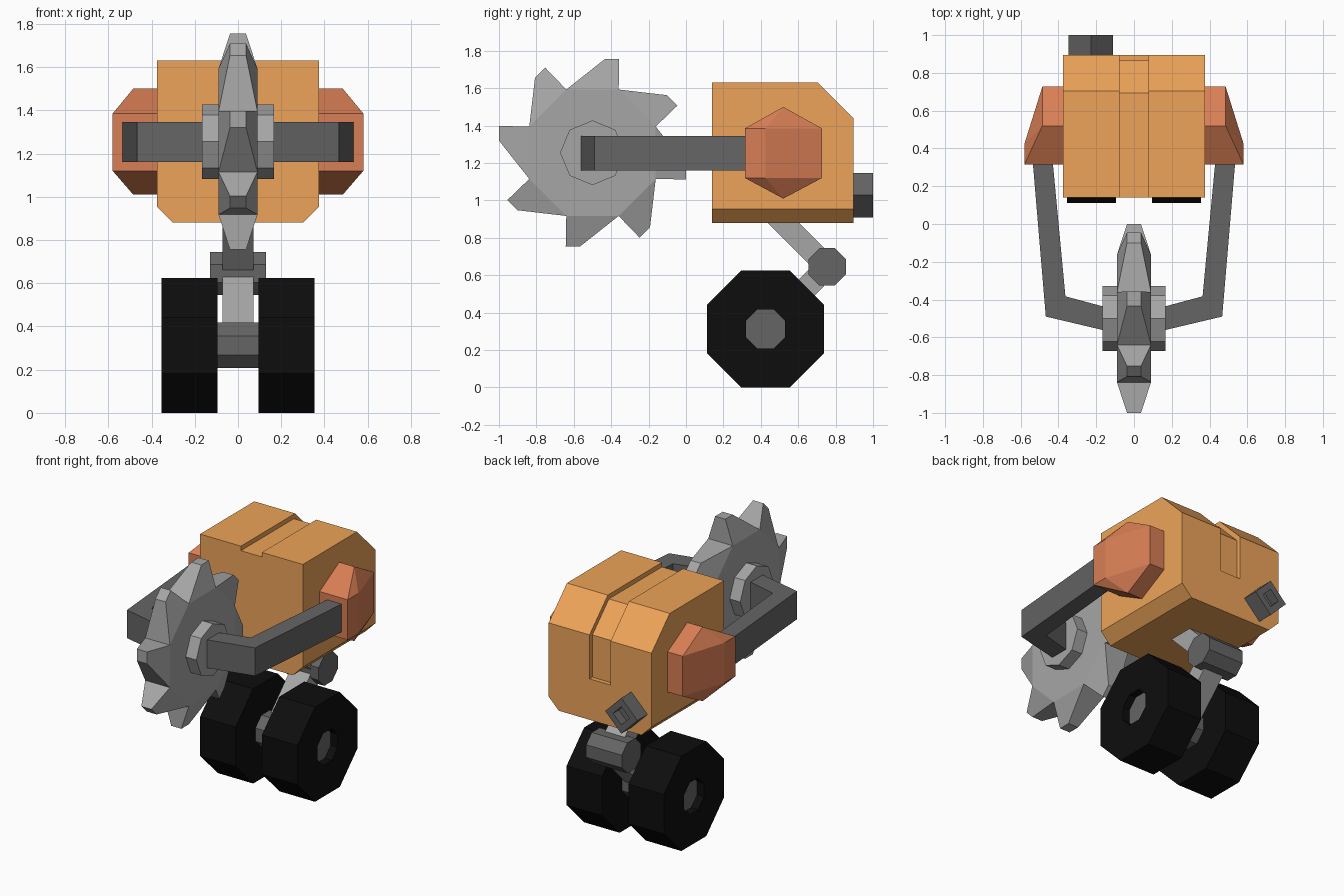
import bpy, bmesh
from math import cos, sin, pi
from mathutils import Vector

if "Cube" in bpy.data.objects:
    bpy.data.objects.remove(bpy.data.objects["Cube"])


def material(name, rgb):
    m = bpy.data.materials.new(name)
    m.diffuse_color = (*rgb, 1)
    m.use_nodes = True
    m.node_tree.nodes["Principled BSDF"].inputs["Base Color"].default_value = m.diffuse_color
    return m


ORANGE = material("orange_paint", (0.85, 0.37, 0.10))
RED = material("terracotta_paint", (0.69, 0.21, 0.09))
DARK = material("dark_metal", (0.13, 0.13, 0.13))
BLACK = material("rubber", (0.004, 0.004, 0.004))
STEEL = material("steel", (0.38, 0.38, 0.38))
OCT = 1 / cos(pi / 8)      # apothem to corner radius of an octagon


def finish(name, bm, mat=None, mirror=False):
    bmesh.ops.recalc_face_normals(bm, faces=bm.faces)
    me = bpy.data.meshes.new(name)
    bm.to_mesh(me)
    bm.free()
    ob = bpy.data.objects.new(name, me)
    bpy.context.collection.objects.link(ob)
    if mat:
        me.materials.append(mat)
    if mirror:
        md = ob.modifiers.new("mirror", 'MIRROR')
        md.use_mirror_merge = False
    return ob


def place(axis, a, b, h):
    """2D profile point (a, b) at height h along the axis."""
    return {'x': (h, a, b), 'y': (a, h, b), 'z': (a, b, h)}[axis]


def prism(axis, pts, lo, hi):
    bm = bmesh.new()
    f = bm.faces.new([bm.verts.new(place(axis, *p, lo)) for p in pts])
    ext = bmesh.ops.extrude_face_region(bm, geom=[f], use_keep_orig=True)
    vs = [g for g in ext['geom'] if isinstance(g, bmesh.types.BMVert)]
    bmesh.ops.translate(bm, verts=vs, vec=place(axis, 0, 0, hi - lo))
    return bm


def lathe(axis, centre, rings, n, phase=0.0, closed=False):
    """n-sided rings of (position, radius); closed joins last to first."""
    bm = bmesh.new()
    loops = []
    for h, r in rings:
        angs = [phase + 2 * pi * i / n for i in range(n)]
        loops.append([bm.verts.new(place(axis, centre[0] + r * cos(t),
                                         centre[1] + r * sin(t), h)) for t in angs])
    pairs = list(zip(loops, loops[1:]))
    if closed:
        pairs.append((loops[-1], loops[0]))
    else:
        bm.faces.new(loops[0])
        bm.faces.new(loops[-1])
    for p, q in pairs:
        for i in range(n):
            j = (i + 1) % n
            bm.faces.new((p[i], p[j], q[j], q[i]))
    return bm


# Body: side profile, lower side edges bevelled
bm = prism('x', [(0.14, 0.88), (0.895, 0.88), (0.895, 1.44), (0.705, 1.63), (0.14, 1.63)],
           -0.375, 0.375)
low = [e for e in bm.edges
       if all(v.co.z < 0.9 for v in e.verts) and e.verts[0].co.x * e.verts[1].co.x > 0]
bmesh.ops.bevel(bm, geom=low, offset=0.073, segments=1, affect='EDGES')
body = finish("body", bm, ORANGE)

# Groove running over the top and down the back
groove = finish("groove_cutter", prism('x', [(0.05, 1.60), (0.693, 1.60), (0.865, 1.428),
                (0.865, 1.15), (1.1, 1.15), (1.1, 1.8), (0.05, 1.8)], -0.077, 0.077), ORANGE)
groove.hide_render = True
groove.hide_set(True)
cut = body.modifiers.new("groove", 'BOOLEAN')
cut.operation = 'DIFFERENCE'
cut.object = groove

# Shoulder pods: hexagonal root, slanted outside with a flat front patch
bm = bmesh.new()
hexagon = [(0.315, 1.385), (0.52, 1.5), (0.727, 1.385),
           (0.727, 1.12), (0.52, 1.01), (0.315, 1.12)]
for y, z in hexagon:
    bm.verts.new((0.36, y, z))
    if y > 0.4:
        bm.verts.new((0.485, y, z))
    else:
        bm.verts.new((0.58, y, z))
        bm.verts.new((0.58, y + 0.11, z))
bmesh.ops.convex_hull(bm, input=bm.verts)
bmesh.ops.dissolve_limit(bm, angle_limit=0.01, verts=bm.verts, edges=bm.edges)
finish("shoulder_pod", bm, RED, mirror=True)

# Saw arms
finish("saw_arm", prism('z', [(0.542, 0.40), (0.467, -0.49), (0.12, -0.572), (0.12, -0.448),
                              (0.363, -0.383), (0.437, 0.40)], 1.16, 1.345), DARK, mirror=True)

# Saw hub and blade
SAW = (-0.5, 1.255)
finish("saw_hub", lathe('x', SAW, [(-0.167, 0.173), (0.167, 0.173)], 8), STEEL)

bm = bmesh.new()
root, tips = [], []
for k in range(8):
    t = -k * pi / 4

    def pair(u, v, w):
        y, z = SAW[0] + u * cos(t) - v * sin(t), SAW[1] + u * sin(t) + v * cos(t)
        return [bm.verts.new((s * w, y, z)) for s in (-1, 1)]
    root.append(pair(-0.14, 0.338, 0.09))
    tips.append((pair(0.065, 0.5, 0.037), pair(0.143, 0.5, 0.037)))
for k in range(8):
    a, b = root[k], root[(k + 1) % 8]
    c, d = tips[k]
    for s in (0, 1):
        bm.faces.new((a[s], b[s], d[s], c[s]))
    for p, q in ((a, c), (c, d), (d, b)):
        bm.faces.new((p[0], p[1], q[1], q[0]))
for s in (0, 1):
    bm.faces.new([r[s] for r in root])
finish("saw_blade", bm, STEEL)

# Wheels and axle
WHEEL = (0.425, 0.3125)
R, r = 0.3125 * OCT, 0.105 * OCT
finish("wheel", lathe('x', WHEEL, [(0.096, R), (0.355, R), (0.355, r), (0.096, r)],
                      8, pi / 8, closed=True), BLACK, mirror=True)
finish("axle", lathe('x', WHEEL, [(-0.305, r + 0.001), (0.305, r + 0.001)], 8, pi / 8), DARK)

# Leg: knee joint with two struts
KNEE = (0.755, 0.645)
finish("knee_joint", lathe('x', KNEE, [(-0.13, 0.1 * OCT), (0.13, 0.1 * OCT)], 8, pi / 8), DARK)
for name, end in (("upper_strut", (0.45, 0.95)), ("lower_strut", WHEEL)):
    p, q = Vector(KNEE), Vector(end)
    d = (q - p).normalized()
    n = Vector((-d.y, d.x)) * 0.06
    finish(name, prism('x', [p + n, q + n, q - n, p - n], -0.072, 0.072), STEEL)

# Exhaust: square pipe stood on its corner
finish("exhaust", lathe('y', (-0.228, 1.028), [(0.86, 0.118), (1.0, 0.118), (1.0, 0.06),
                                               (0.94, 0.06)], 4), DARK)
